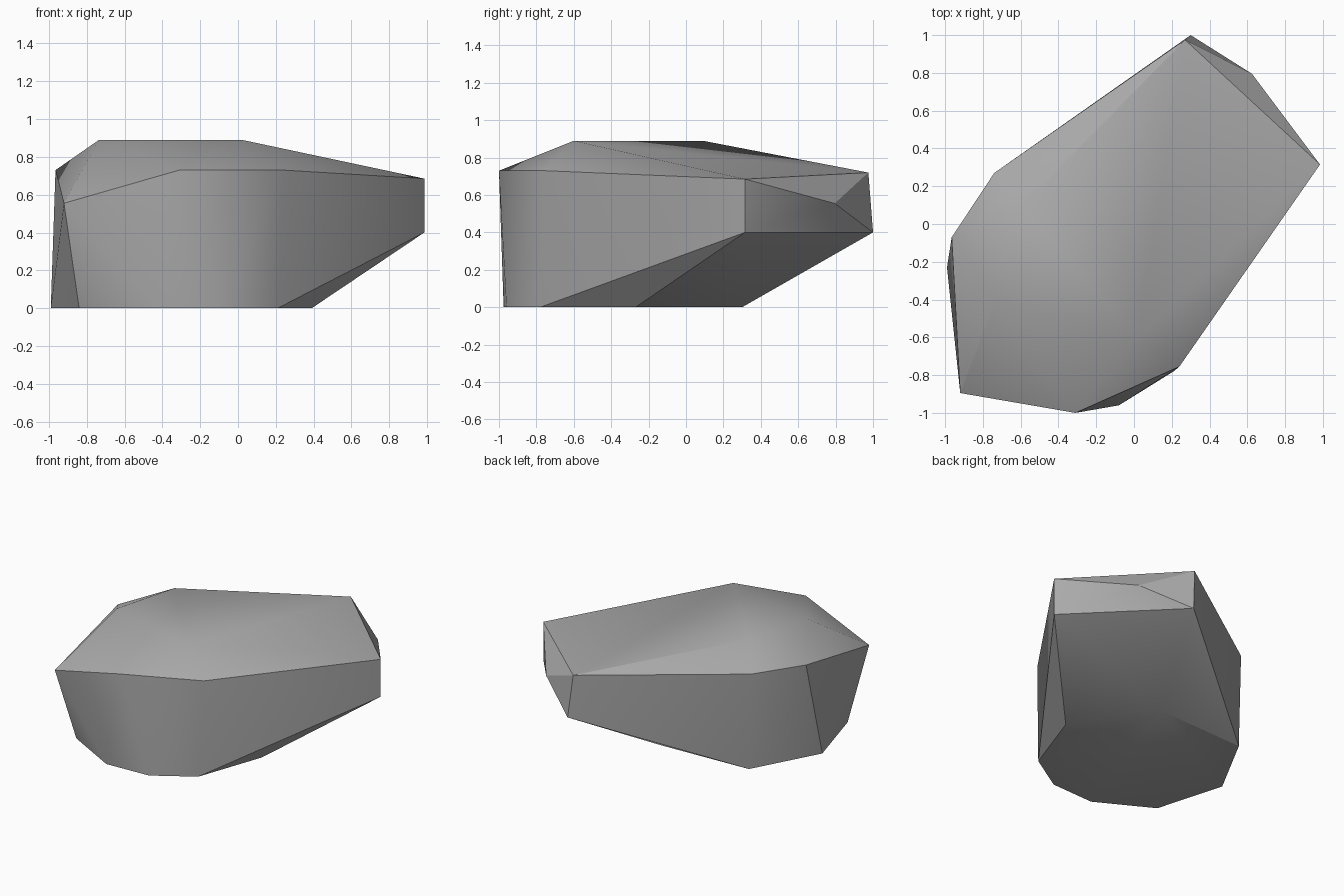
import bpy
import bmesh
import math

cube = bpy.data.objects.get("Cube")
if cube:
    bpy.data.objects.remove(cube, do_unlink=True)

# Plain stone grey
grey = bpy.data.materials.new("stone_grey")
grey.use_nodes = True
colour = (0.40, 0.40, 0.40, 1.0)
grey.diffuse_color = colour
bsdf = grey.node_tree.nodes["Principled BSDF"]
bsdf.inputs["Base Color"].default_value = colour
bsdf.inputs["Roughness"].default_value = 0.9

# Flat footprint on the ground
footprint = [(-0.72, 0.27), (-0.99, -0.23), (-0.84, -0.75), (-0.43, -0.975),
             (-0.08, -0.96), (0.21, -0.78), (0.39, -0.27), (0.0, 0.30)]
# Shoulder ring, dipping at the front right corner
shoulder = [(-0.74, 0.27, 0.73), (-0.965, -0.07, 0.73), (-0.92, -0.895, 0.555),
            (-0.31, -1.0, 0.73), (0.24, -0.755, 0.73), (0.985, 0.315, 0.685),
            (0.27, 0.975, 0.72)]
# Overhanging nose at the back
nose = [(0.985, 0.315, 0.40), (0.30, 1.0, 0.40), (0.625, 0.795, 0.555)]
# Crown
crown = [(-0.735, -0.41), (0.02, -0.60), (-0.60, 0.09)]

# Wrap the rings in one faceted boulder
bm = bmesh.new()
for x, y in footprint:
    bm.verts.new((x, y, 0))
for point in shoulder + nose:
    bm.verts.new(point)
for x, y in crown:
    bm.verts.new((x, y, 0.89))
bmesh.ops.convex_hull(bm, input=bm.verts[:])
bmesh.ops.dissolve_limit(bm, angle_limit=math.radians(0.5),
                         verts=bm.verts[:], edges=bm.edges[:])
bmesh.ops.recalc_face_normals(bm, faces=bm.faces[:])
mesh = bpy.data.meshes.new("boulder")
bm.to_mesh(mesh)
bm.free()
mesh.materials.append(grey)

boulder = bpy.data.objects.new("boulder", mesh)
bpy.context.collection.objects.link(boulder)
bpy.ops.object.select_all(action="DESELECT")
boulder.select_set(True)
bpy.context.view_layer.objects.active = boulder
bpy.ops.object.shade_smooth_by_angle(angle=math.radians(30))
